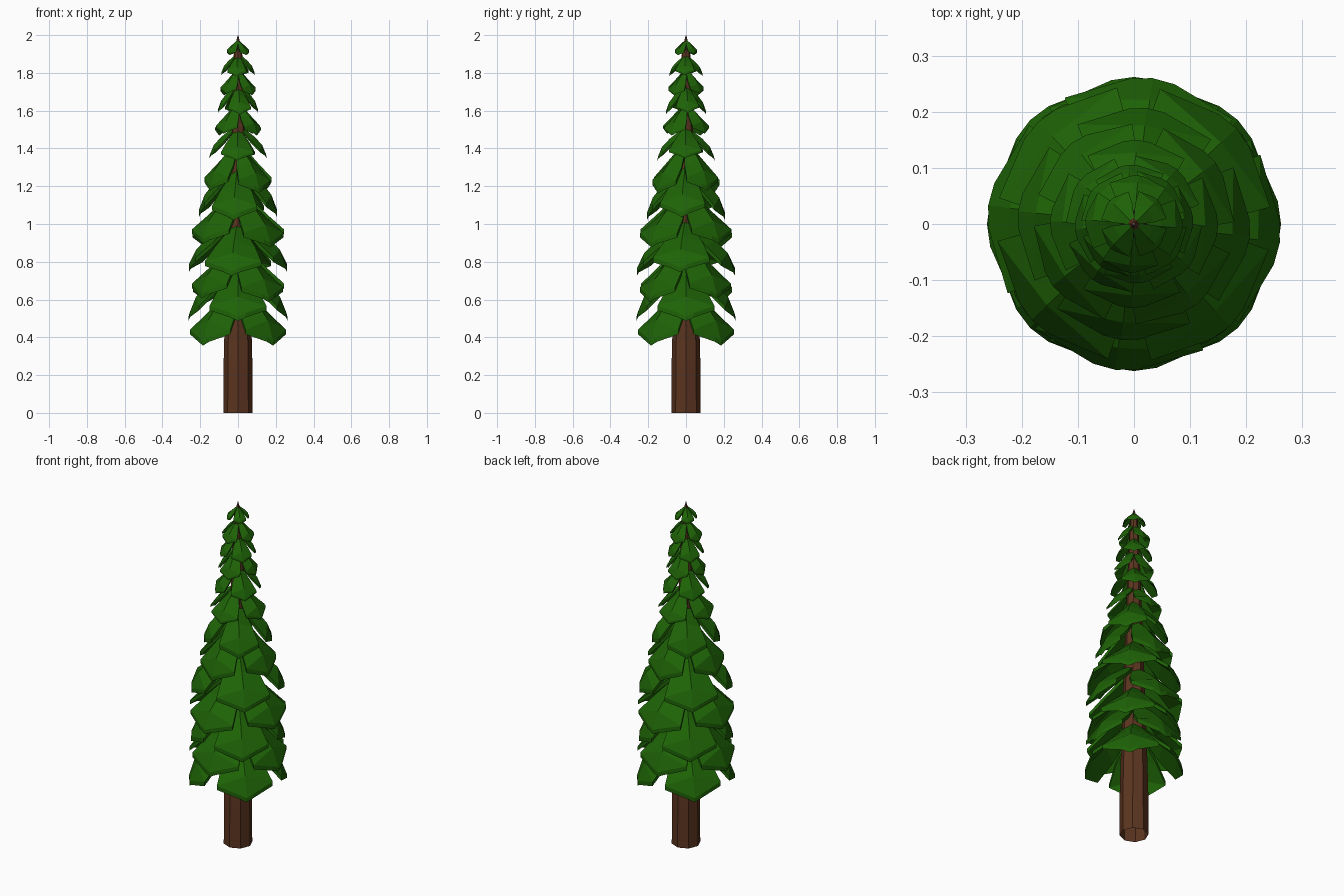
import bpy, bmesh, math, random

if "Cube" in bpy.data.objects:
    bpy.data.objects.remove(bpy.data.objects["Cube"])
random.seed(4)

def material(name, rgb):
    m = bpy.data.materials.new(name)
    m.diffuse_color = (*rgb, 1)
    m.use_nodes = True
    m.node_tree.nodes["Principled BSDF"].inputs["Base Color"].default_value = m.diffuse_color
    return m

green = material("needle green", (0.013, 0.125, 0.002))
brown = material("bark brown", (0.105, 0.035, 0.014))

def make_object(name, bm, mat, recalc=True):
    if recalc:
        bmesh.ops.recalc_face_normals(bm, faces=bm.faces)
    me = bpy.data.meshes.new(name)
    bm.to_mesh(me)
    bm.free()
    me.materials.append(mat)
    ob = bpy.data.objects.new(name, me)
    bpy.context.collection.objects.link(ob)
    return ob

# Trunk: eight-sided, straight at the foot, open below, tapering to a point
bm = bmesh.new()
rings = []
for r, z in [(0.077, 0), (0.076, 0.27), (0.070, 0.5), (0.052, 1.1), (0.026, 1.85), (0.020, 1.93), (0.001, 2.0)]:
    rings.append([bm.verts.new((r * math.cos(i * math.pi / 4), r * math.sin(i * math.pi / 4), z))
                  for i in range(8)])
for a, b in zip(rings, rings[1:]):
    for i in range(8):
        j = (i + 1) % 8
        bm.faces.new((a[i], a[j], b[j], b[i]))
make_object("trunk", bm, brown, recalc=False)

def add_bough(bm, angle, radius, tip, height, thick):
    """Thick, drooping bough: ridge in the middle, sides lower, wide chevron hem."""
    top = tip + height
    # (ridge radius, ridge z, side radius, side z, side half angle in degrees)
    rows = [(0.10, top, 0.13, top - 0.06 * height, 50),
            (0.58, top - 0.36 * height, 0.62, top - 0.50 * height, 41),
            (0.85, top - 0.63 * height, 0.98, top - 0.80 * height, 36),
            (1.00, tip, 0.99, tip + 0.07 * height, 9)]
    layers = []
    for dz in (0, -thick):
        grid = []
        for rr, rz, sr, sz, half in rows:
            h = math.radians(half)
            grid.append([bm.verts.new((radius * r * math.cos(angle + a),
                                       radius * r * math.sin(angle + a), z + dz))
                         for r, z, a in ((sr, sz, -h), (rr, rz, 0), (sr, sz, h))])
        layers.append(grid)
    up, low = layers
    for g in (up, low):
        for i in range(3):
            for j in range(2):
                bm.faces.new((g[i][j], g[i][j + 1], g[i + 1][j + 1], g[i + 1][j]))
    # Rim joining the upper and lower sheets
    def outline(g):
        return g[0] + [g[1][2], g[2][2]] + g[3][::-1] + [g[2][0], g[1][0]]
    u, l = outline(up), outline(low)
    for i in range(len(u)):
        j = (i + 1) % len(u)
        bm.faces.new((u[i], u[j], l[j], l[i]))

# Tiers of boughs: (radius, tip z, height), alternating diagonal and axial
tiers = [(0.262, 0.38, 0.30), (0.262, 0.51, 0.28), (0.250, 0.63, 0.27),
         (0.262, 0.77, 0.26), (0.250, 0.92, 0.26), (0.208, 1.06, 0.26),
         (0.182, 1.20, 0.23), (0.150, 1.36, 0.16), (0.124, 1.49, 0.15),
         (0.106, 1.60, 0.14), (0.096, 1.70, 0.12), (0.087, 1.80, 0.10),
         (0.060, 1.91, 0.065)]
for n, (radius, tip, height) in enumerate(tiers):
    bm = bmesh.new()
    twist = math.pi / 4 * ((n + 1) % 2) + (random.uniform(-0.16, 0.16) if n > 1 else 0)
    thick = 0.024 if n < 7 else 0.012
    for k in range(4):
        drop = 0.0 if k % 2 == 0 or n < 2 else 0.02 * radius / 0.26
        add_bough(bm, twist + k * math.pi / 2, radius, tip - drop, height, thick)
    make_object("bough_tier_%02d" % (n + 1), bm, green)
